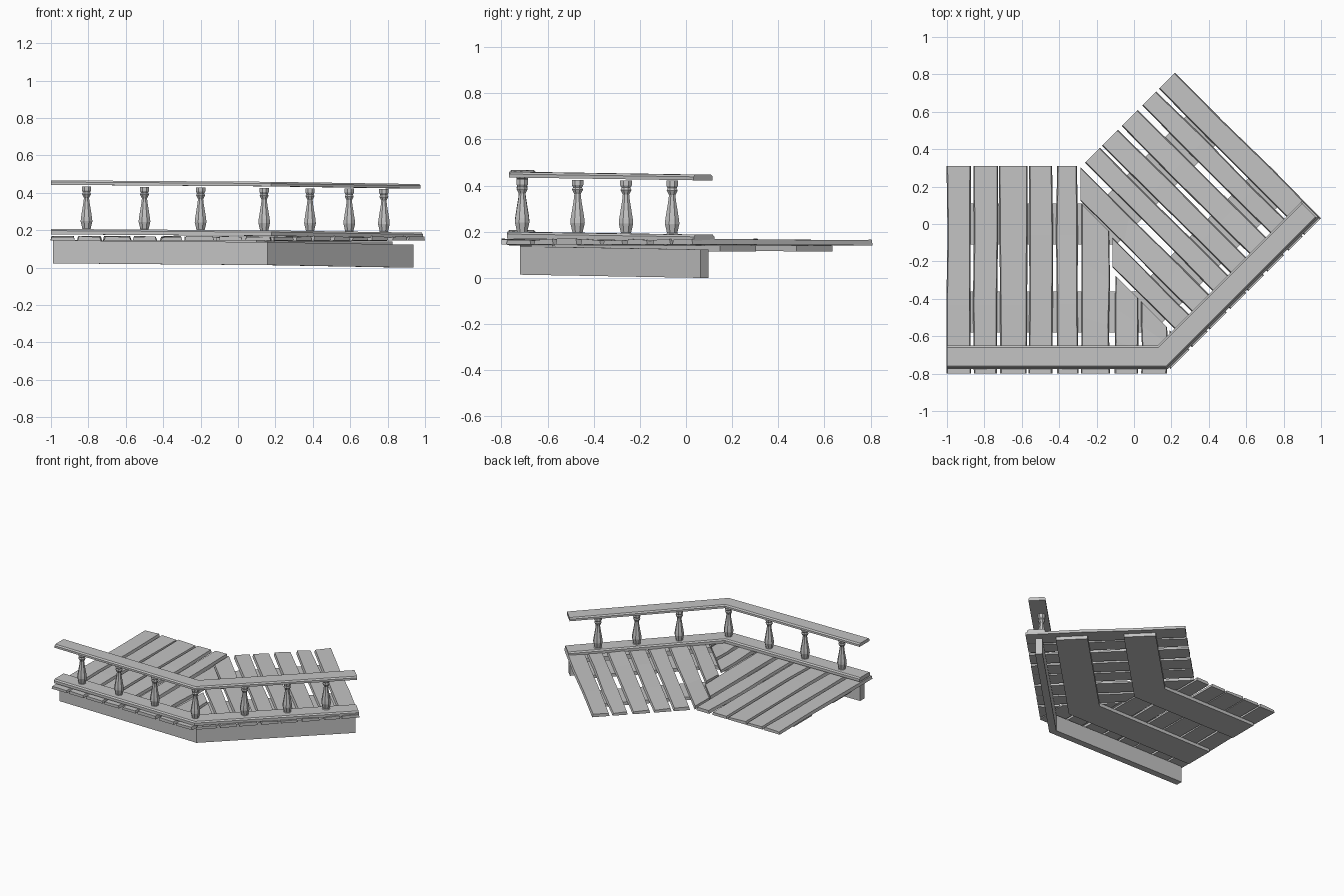
import bpy, bmesh, math, random
from mathutils import Vector

random.seed(4)
if "Cube" in bpy.data.objects:
    bpy.data.objects.remove(bpy.data.objects["Cube"])

wood = bpy.data.materials.new("grey_wood")
wood.use_nodes = True
GREY = (0.55, 0.55, 0.55, 1)
wood.diffuse_color = GREY
wood.node_tree.nodes["Principled BSDF"].inputs["Base Color"].default_value = GREY

BEND_X, FRONT_Y, R = 0.19, -0.8, math.sqrt(0.5)
END = 1.16


def diag(s, t):
    """Point on the angled wing: s along its front edge, t inwards."""
    return Vector((BEND_X + (s - t) * R, FRONT_Y + (s + t) * R))


def finish(bm, name):
    bmesh.ops.recalc_face_normals(bm, faces=bm.faces)
    mesh = bpy.data.meshes.new(name)
    bm.to_mesh(mesh)
    bm.free()
    mesh.materials.append(wood)
    obj = bpy.data.objects.new(name, mesh)
    bpy.context.collection.objects.link(obj)
    return obj


def loft(name, sections):
    """Skin a row of matching cross-sections and cap both ends."""
    bm = bmesh.new()
    rings = [[bm.verts.new(p) for p in sec] for sec in sections]
    n = len(rings[0])
    for a, b in zip(rings, rings[1:]):
        for i in range(n):
            j = (i + 1) % n
            bm.faces.new((a[i], a[j], b[j], b[i]))
    bm.faces.new(rings[0])
    bm.faces.new(rings[-1])
    return finish(bm, name)


def bent_board(name, profile, x_start, s_end, drop=0.02):
    """Sweep a (t, z) profile along the front edge with a mitred bend."""
    miter = math.tan(math.pi / 8)
    loft(name, [
        [(x_start, FRONT_Y + t, z) for t, z in profile],
        [(BEND_X - miter * t, FRONT_Y + t, z - drop * 0.4) for t, z in profile],
        [(*diag(s_end, t), z - drop) for t, z in profile]])


def box(t0, t1, z0, z1, chamfer=0.0):
    return [(t0, z0), (t1, z0), (t1, z1 - chamfer), (t1 - chamfer, z1),
            (t0 + chamfer, z1), (t0, z1 - chamfer)] if chamfer else \
        [(t0, z0), (t1, z0), (t1, z1), (t0, z1)]


def plank(name, left, right, drop=0.0):
    """Slightly warped deck plank between two side edges (front, back)."""
    sections = []
    for k in range(4):
        f = k / 3
        a, b = left[0].lerp(left[1], f), right[0].lerp(right[1], f)
        side = (b - a).normalized()
        a = a + side * random.uniform(-0.004, 0.005)
        b = b - side * random.uniform(-0.004, 0.005)
        low = 0.145 - drop * f
        top = [low + 0.021 + random.uniform(-0.004, 0.004) for _ in "ab"]
        inset = side * 0.006
        sections.append([(*a, low), (*b, low), (*(b - inset), top[1]),
                         (*(a + inset), top[0])])
    loft(name, sections)


# Planks of the straight wing: x range, and where an angled plank cuts them
straight = [(-1, -0.875, None), (-0.86, -0.73, None), (-0.72, -0.57, None),
            (-0.56, -0.435, None), (-0.415, -0.30, None),
            (-0.28, -0.13, 0.31), (-0.10, 0.02, 0.165), (0.04, 0.18, 0.165)]
for i, (x0, x1, cut) in enumerate(straight):
    edges = []
    for x in (x0, x1):
        y = 0.31 if cut is None else FRONT_Y + cut / R - (x - BEND_X)
        edges.append((Vector((x, FRONT_Y)), Vector((x, y))))
    plank(f"straight_plank_{i + 1}", *edges)

# Planks of the angled wing: s range, and the x where a straight plank cuts them
angled = [(0.02, 0.165, BEND_X), (0.185, 0.30, -0.115), (0.315, 0.445, -0.285),
          (0.475, 0.59, None), (0.61, 0.73, None), (0.755, 0.88, None),
          (0.91, 1.02, None), (1.035, END, None)]
for i, (s0, s1, cut) in enumerate(angled):
    edges = []
    for s in (s0, s1):
        t = 1.117 if cut is None else s + (BEND_X - cut) / R
        edges.append((diag(s, 0.014), diag(s, t)))
    plank(f"angled_plank_{i + 1}", *edges, drop=0.004)

# Flat joists and tall front fascia under the deck
bent_board("front_joist", box(0.22, 0.44, 0.122, 0.147), -0.98, 1.12, 0.007)
bent_board("back_joist", box(0.69, 0.91, 0.122, 0.147), -0.98, 1.12, 0.007)
bent_board("front_fascia", box(0.08, 0.13, 0.023, 0.146), -0.99, 1.14, 0.023)

# Rails
bent_board("lower_rail", box(0.025, 0.15, 0.178, 0.207, 0.009), -1, 1.155)
bent_board("upper_rail", box(0.033, 0.15, 0.443, 0.467, 0.009), -1, 1.145)

# Turned balusters
PROFILE = [(0.033, 0.185), (0.033, 0.2), (0.024, 0.21), (0.034, 0.25),
           (0.032, 0.27), (0.018, 0.35), (0.015, 0.375), (0.026, 0.395),
           (0.021, 0.405), (0.027, 0.415), (0.027, 0.437)]
SPOTS = [(-0.81, -0.71), (-0.5, -0.71), (-0.2, -0.71), (0.14, -0.71),
         (0.385, -0.47), (0.595, -0.26), (0.78, -0.06)]
for i, (x, y) in enumerate(SPOTS):
    drop = 0.009 * (x + 1)
    sections = []
    for r, z in PROFILE:
        sections.append([(x + r * math.cos(a), y + r * math.sin(a), z - drop)
                         for a in (math.tau * (k + 0.5) / 8 for k in range(8))])
    loft(f"baluster_{i + 1}", sections)
